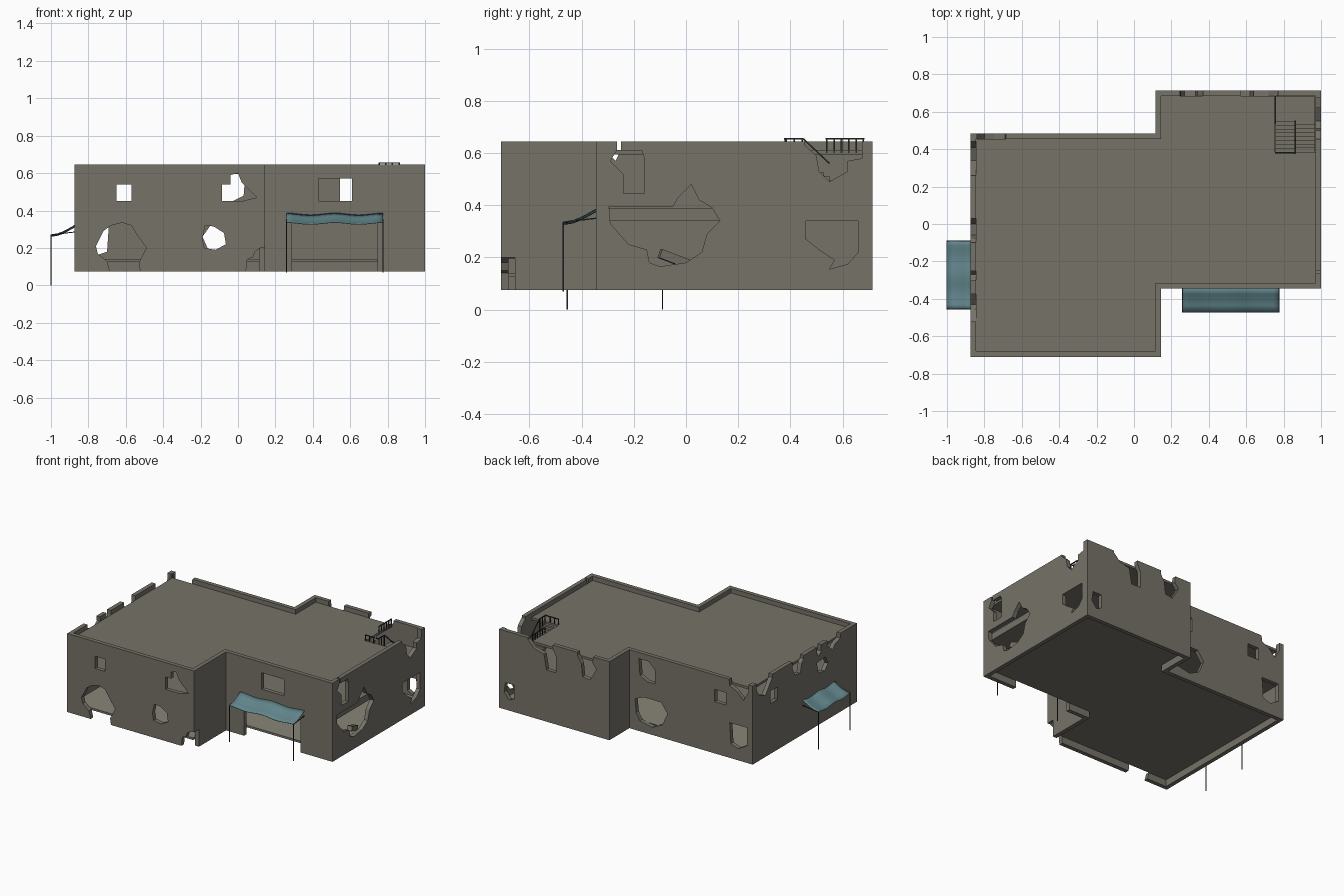
import bpy, bmesh, math
from mathutils import Vector

if "Cube" in bpy.data.objects:
    bpy.data.objects.remove(bpy.data.objects["Cube"])


def mat(name, rgb):
    m = bpy.data.materials.new(name)
    m.diffuse_color = (*rgb, 1)
    m.use_nodes = True
    m.node_tree.nodes["Principled BSDF"].inputs["Base Color"].default_value = m.diffuse_color
    return m


STONE = mat("weathered_concrete", (0.18, 0.17, 0.14))
FLOOR = mat("pale_floor", (0.25, 0.235, 0.185))
CLOTH = mat("teal_cloth", (0.12, 0.235, 0.26))
METAL = mat("dark_metal", (0.03, 0.03, 0.028))


def finish(bm, name, material):
    bmesh.ops.recalc_face_normals(bm, faces=bm.faces[:])
    me = bpy.data.meshes.new(name)
    bm.to_mesh(me)
    bm.free()
    ob = bpy.data.objects.new(name, me)
    bpy.context.collection.objects.link(ob)
    me.materials.append(material)
    return ob


def extrude(bm, faces, vec):
    r = bmesh.ops.extrude_face_region(bm, geom=faces)
    bmesh.ops.translate(bm, vec=vec, verts=[v for v in r["geom"] if isinstance(v, bmesh.types.BMVert)])


def prism(name, axis, pts, lo, hi, material=STONE):
    """Extrude a 2D outline along an axis."""
    place = {"x": lambda a, b: (lo, a, b), "y": lambda a, b: (a, lo, b), "z": lambda a, b: (a, b, lo)}[axis]
    bm = bmesh.new()
    f = bm.faces.new([bm.verts.new(place(*p)) for p in pts])
    extrude(bm, [f], Vector([hi - lo if c == axis else 0 for c in "xyz"]))
    return finish(bm, name, material)


def rect(a, b, c, d):
    return [(a, b), (c, b), (c, d), (a, d)]


def cut(ob, axis, lo, hi, *outlines):
    """Subtract one prism per outline from the object."""
    for pts in outlines:
        c = prism("cutter", axis, pts, lo, hi)
        c.hide_render = True
        m = ob.modifiers.new("hole", 'BOOLEAN')
        m.operation, m.solver, m.object = 'DIFFERENCE', 'EXACT', c
        bpy.context.view_layer.objects.active = ob
        bpy.ops.object.modifier_apply(modifier=m.name)
        bpy.data.objects.remove(c, do_unlink=True)


def add_rod(bm, p, q, w):
    p, q = Vector(p), Vector(q)
    d = q - p
    vs = bmesh.ops.create_cube(bm, size=1)["verts"]
    rot = d.to_track_quat('Z', 'Y')
    for v in vs:
        v.co = rot @ Vector((v.co.x * w, v.co.y * w, v.co.z * d.length)) + (p + q) / 2


def rods(name, segs, w, material=METAL):
    bm = bmesh.new()
    for p, q in segs:
        add_rod(bm, p, q, w)
    return finish(bm, name, material)


# Outer wall ring
OUT = [(-.875, -.71), (.145, -.71), (.145, -.345), (1, -.345), (1, .715), (.115, .715), (.115, .485), (-.875, .485)]
INN = [(-.845, -.68), (.115, -.68), (.115, -.315), (.97, -.315), (.97, .685), (.145, .685), (.145, .455), (-.845, .455)]
bm = bmesh.new()
o = [bm.verts.new((*p, .075)) for p in OUT]
i = [bm.verts.new((*p, .075)) for p in INN]
ring = [bm.faces.new((o[k], o[(k + 1) % 8], i[(k + 1) % 8], i[k])) for k in range(8)]
extrude(bm, ring, Vector((0, 0, .57)))
walls = finish(bm, "outer_walls", STONE)

# Front wall, left block: window, blasted holes, arch, broken corner
cut(walls, "y", -.8, -.62,
    rect(-.65, .45, -.57, .54),
    [(-.085, .45), (-.085, .54), (-.04, .54), (-.04, .59), (0, .60), (.02, .55), (.1, .47), (.02, .45)],
    [(-.76, .21), (-.72, .29), (-.68, .32), (-.62, .335), (-.57, .32), (-.54, .27), (-.49, .2), (-.53, .12),
     (-.52, .05), (-.68, .05), (-.7, .13), (-.75, .17)],
    [(-.19, .25), (-.175, .32), (-.13, .315), (-.075, .28), (-.065, .22), (-.12, .19), (-.18, .2)])
cut(walls, "y", -.8, -.655,
    [(.04, .05), (.05, .14), (.08, .15), (.09, .18), (.12, .2), (.2, .2), (.2, .05)])
# Front wall, right block: shop door and window
cut(walls, "y", -.42, -.28, rect(.29, .05, .745, .34), rect(.43, .45, .61, .57))
# Right wall: big breach, lower breach, torn parapet
cut(walls, "x", .9, 1.1,
    [(-.295, .395), (-.05, .395), (-.03, .43), (.02, .48), (.05, .42), (.1, .39), (.13, .34), (.08, .29),
     (.06, .22), (0, .18), (-.1, .165), (-.14, .18), (-.15, .23), (-.22, .25), (-.29, .33)],
    [(.46, .34), (.66, .34), (.66, .22), (.62, .175), (.55, .155), (.57, .19), (.51, .23), (.46, .27)],
    [(.455, .7), (.455, .63), (.5, .59), (.51, .53), (.55, .49), (.62, .53), (.62, .57), (.675, .58), (.675, .7)],
    [(-.265, .7), (-.265, .61), (-.29, .57), (-.24, .52), (-.24, .445), (-.16, .445), (-.16, .58), (-.17, .61), (-.25, .61), (-.25, .7)])
# Back wall, right block
cut(walls, "y", .6, .8,
    [(.88, .17), (.88, .27), (.95, .27), (.96, .2), (.92, .15)],
    [(.57, .7), (.57, .62), (.545, .57), (.545, .45), (.62, .45), (.64, .56), (.72, .58), (.77, .63), (.77, .7)],
    [(.24, .7), (.25, .6), (.22, .56), (.27, .47), (.33, .48), (.34, .57), (.37, .62), (.37, .7)])
# Back wall, left block
cut(walls, "y", .4, .6,
    rect(-.66, .45, -.57, .54),
    [(.04, .6), (.03, .48), (-.03, .45), (-.09, .45), (-.09, .55), (-.04, .6)],
    [(.07, .3), (.0, .33), (-.14, .33), (-.19, .26), (-.15, .17), (-.07, .13), (.03, .15), (.06, .2)],
    [(-.69, .33), (-.83, .33), (-.83, .2), (-.76, .16), (-.7, .18)],
    [(-.68, .7), (-.69, .6), (-.75, .57), (-.8, .52), (-.84, .59), (-.84, .7)])
# Left wall: broken parapet and windows
cut(walls, "x", -1, -.8,
    [(.44, .7), (.44, .6), (.41, .55), (.34, .52), (.3, .57), (.26, .62), (.26, .7)],
    [(.03, .7), (.03, .6), (0, .54), (-.06, .53), (-.08, .6), (-.1, .62), (-.1, .7)],
    [(-.25, .7), (-.25, .61), (-.27, .57), (-.3, .6), (-.3, .7)],
    [(-.38, .7), (-.37, .61), (-.43, .56), (-.46, .59), (-.52, .61), (-.52, .7)],
    [(-.27, .45), (-.25, .53), (-.35, .54), (-.38, .48), (-.34, .44)],
    rect(.2, .44, .28, .53))

# Floors and roof with a stairwell
ground = prism("ground_floor", "z", INN, .125, .14)
ground.data.materials.append(FLOOR)
for p in ground.data.polygons:
    p.material_index = int(p.normal.z > .5)
for name, lo, hi in (("upper_floor", .34, .39), ("roof", .595, .612)):
    slab = prism(name, "z", INN, lo, hi)
    if name == "roof":
        cut(slab, "z", .5, .7, [(.755, .385), (1, .385), (1, .72), (.755, .72)])

# Two-flight stairs with landing
bm = bmesh.new()


def add_box(x0, x1, y0, y1, z0, z1):
    for v in bmesh.ops.create_cube(bm, size=1)["verts"]:
        v.co = ((x0 + x1) / 2 + v.co.x * (x1 - x0), (y0 + y1) / 2 + v.co.y * (y1 - y0), (z0 + z1) / 2 + v.co.z * (z1 - z0))


N = 8
for k in range(N):
    y = .385 + k * .165 / N
    zu, zl = .6 - k * .1 / N, .4 + k * .1 / N
    add_box(.757, .86, y, y + .165 / N, zu - .03, zu)
    add_box(.866, .968, y, y + .165 / N, zl - .03, zl)
add_box(.757, .968, .55, .683, .475, .495)
finish(bm, "stairs", STONE)

# Stair railings
segs = [((.755, .535, .654), (.755, .685, .654)), ((.862, .375, .654), (.862, .45, .654)),
        ((.755, .38, .654), (.862, .38, .654)), ((.862, .45, .654), (.862, .55, .56))]
segs += [((.755, .54 + k * .028, .6), (.755, .54 + k * .028, .654)) for k in range(6)]
segs += [((.862, .385 + k * .03, .56), (.862, .385 + k * .03, .654)) for k in range(3)]
segs += [((x, .38, .61), (x, .38, .654)) for x in (.757, .79, .825)]
rods("stair_railing", segs, .006)

# Fallen beam inside the right breach
rods("fallen_beam", [((.965, -.1, .215), (.94, .005, .175))], .035, STONE)


def awning(name, origin, along, outward, length, pole_base):
    """Sagging cloth sheet on two thin poles."""
    O, A, D = Vector(origin), Vector(along), Vector(outward)
    prof = [(0, .05), (.03, .033), (.06, .017), (.09, .006), (.127, 0)]
    n = 16
    bm = bmesh.new()
    rows = []
    for d, h in prof:
        row = []
        for k in range(n + 1):
            t = k / n
            wave = .005 * math.cos(t * 4 * math.pi) - .003
            row.append(bm.verts.new(O + A * (t * length) + D * d + Vector((0, 0, h + wave))))
        rows.append(row)
    for r, s in zip(rows, rows[1:]):
        for k in range(n):
            bm.faces.new((r[k], r[k + 1], s[k + 1], s[k]))
    ob = finish(bm, name + "_cloth", CLOTH)
    for p in ob.data.polygons:
        p.use_smooth = True
    ob.modifiers.new("thickness", 'SOLIDIFY').thickness = .003
    parts = []
    for t in (0, length):
        tip = O + A * t + D * .125
        parts.append((Vector((tip.x, tip.y, pole_base)), tip))
        parts.append((tip, O + A * t + Vector((0, 0, .015))))
    rods(name + "_poles", parts, .005)


awning("front_awning", (.26, -.345, .335), (1, 0, 0), (0, -1, 0), .515, .07)
awning("side_awning", (-.875, -.455, .27), (0, 1, 0), (-1, 0, 0), .365, 0)
